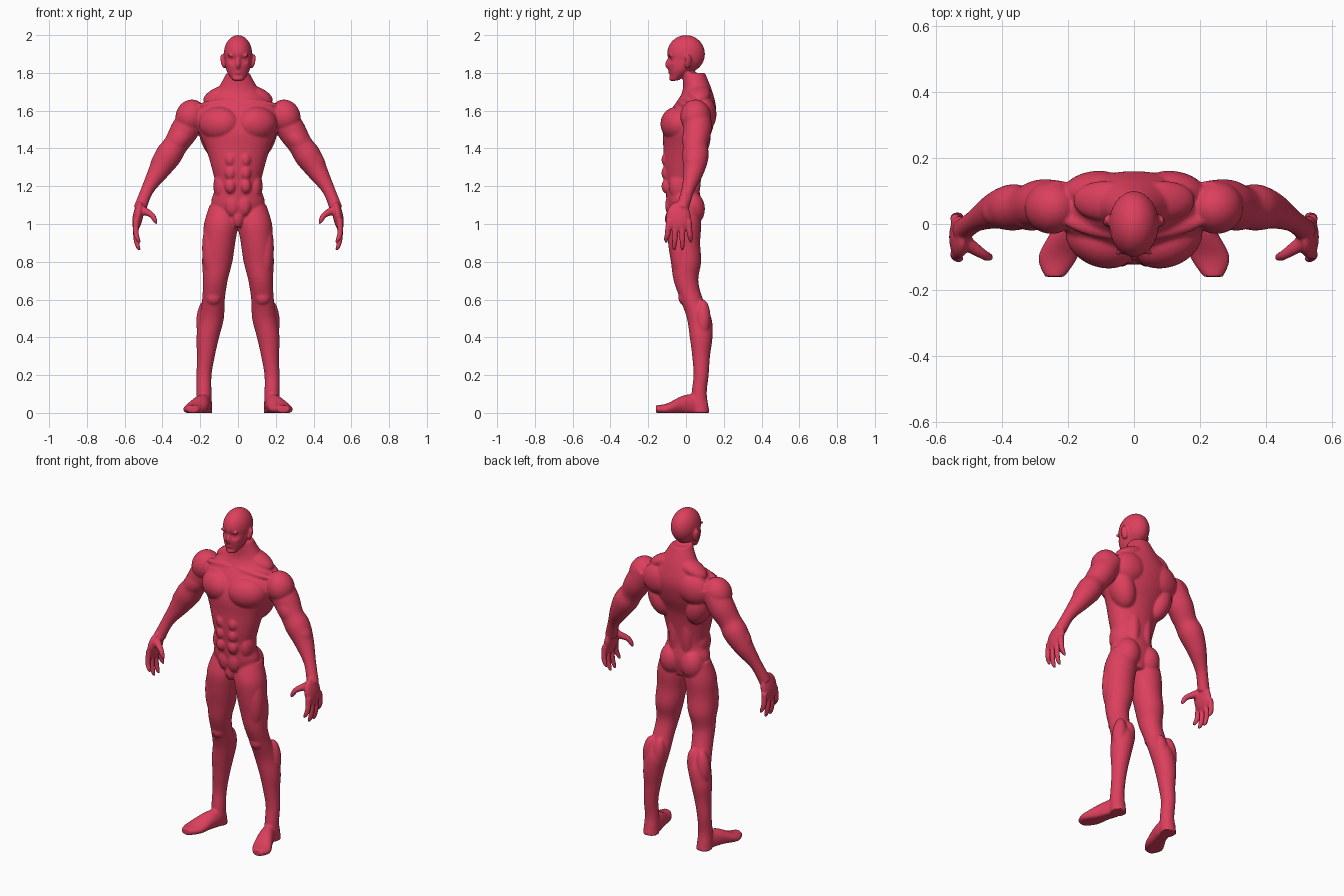
import bpy
import bmesh
from math import sin, cos, pi, exp, radians
from mathutils import Vector, Matrix, Euler

default = bpy.data.objects.get("Cube")
if default:
    bpy.data.objects.remove(default, do_unlink=True)

X, Y, Z = Vector((1, 0, 0)), Vector((0, 1, 0)), Vector((0, 0, 1))
bm = bmesh.new()


def smooth_path(rings, steps):
    """Catmull-Rom interpolation through every value of the rings."""
    result = []
    last = len(rings) - 1
    for i in range(last):
        before, start = rings[max(i - 1, 0)], rings[i]
        end, after = rings[i + 1], rings[min(i + 2, last)]
        for step in range(steps):
            t = step / steps
            result.append([
                b + (c - a) * t / 2
                + (2 * a - 5 * b + 4 * c - d) * t * t / 2
                + (3 * b - a - 3 * c + d) * t ** 3 / 2
                for a, b, c, d in zip(before, start, end, after)])
    result.append(list(rings[last]))
    return result


def loft(rings, side=X, axis=None, sides=32, steps=8):
    """Skin of rings: x, y, z, radius along side, and radius across if not round."""
    path = smooth_path(rings, steps)
    centres = [Vector(ring[:3]) for ring in path]
    loops = []
    for i, ring in enumerate(path):
        before, after = centres[max(i - 1, 0)], centres[min(i + 1, len(path) - 1)]
        tangent = axis or (after - before).normalized()
        along = (side - tangent * side.dot(tangent)).normalized()
        across = tangent.cross(along)
        loop = []
        for k in range(sides):
            angle = 2 * pi * k / sides
            offset = along * cos(angle) * ring[3] + across * sin(angle) * ring[-1]
            corner = centres[i] + offset
            corner.z = max(corner.z, 0)
            loop.append(bm.verts.new(corner))
        loops.append(loop)
    for low, high in zip(loops, loops[1:]):
        for k in range(sides):
            following = (k + 1) % sides
            bm.faces.new((low[k], low[following], high[following], high[k]))
    bm.faces.new(loops[0][::-1])
    bm.faces.new(loops[-1])


def column(start, step, rings):
    """Upright loft whose rings (x, y, radii) are evenly spaced in height."""
    loft([(x, y, start + i * step, *radii) for i, (x, y, *radii) in enumerate(rings)],
         axis=Z, sides=48)


def muscle(centre, size, pitch=0, roll=0, yaw=0):
    """Ellipsoid bulge, turned by degrees about x, y and z."""
    turn = Euler((radians(pitch), radians(roll), radians(yaw)))
    matrix = Matrix.LocRotScale(Vector(centre), turn, Vector(size))
    bmesh.ops.create_uvsphere(bm, u_segments=48, v_segments=32, radius=1, matrix=matrix)


def dent(centre, reach, push):
    """Soft push on both sides of the skin made so far."""
    for vert in bm.verts:
        mirrored = Vector((abs(vert.co.x), vert.co.y, vert.co.z))
        distance = (mirrored - Vector(centre)).length
        vert.co += push * exp(-(distance / reach) ** 2)


# cranium, then the face from chin to brow
muscle(centre=(0, 0, 1.9), size=(.075, .1, .1))
column(start=1.76, step=.05, rings=[
    (0, -.06, .03, .02), (0, -.03, .06, .06), (0, -.01, .07, .09), (0, 0, .07, .09)])
# eye sockets
dent(centre=(.03, -.09, 1.87), reach=.02, push=Y * .02)
# eyeball, brow, cheekbone
muscle(centre=(.03, -.07, 1.87), size=(.01, .01, .01))
muscle(centre=(.03, -.08, 1.89), size=(.03, .01, .01), roll=-8, yaw=-20)
muscle(centre=(.04, -.06, 1.84), size=(.02, .02, .01), roll=-30, yaw=-30)
# nose, lips, chin
muscle(centre=(0, -.09, 1.85), size=(.013, .02, .03), pitch=-20)
for height in (1.8, 1.815):
    muscle(centre=(0, -.08, height), size=(.02, .015, .006))
muscle(centre=(0, -.07, 1.77), size=(.03, .02, .015))
# ear
muscle(centre=(.08, .01, 1.86), size=(.01, .02, .04), roll=12, yaw=20)

# torso and neck, from the crotch up
column(start=1, step=.1, rings=[
    (0, -.01, .06, .07), (0, -.01, .14, .09), (0, -.02, .12, .09),
    (0, -.02, .14, .1), (0, -.01, .17, .11), (0, .01, .21, .13),
    (0, .04, .22, .12), (0, .06, .12, .08), (0, .04, .06, .06)])
# chest and collarbone
muscle(centre=(.1, -.05, 1.53), size=(.11, .08, .09), yaw=22)
muscle(centre=(.11, -.01, 1.64), size=(.11, .03, .02), roll=8, yaw=12)
# abdominal rows, lower belly, flank
for row in range(3):
    muscle(centre=(.04, -.1, 1.2 + row * .07), size=(.03, .03, .04))
muscle(centre=(.03, -.08, 1.1), size=(.04, .03, .06))
muscle(centre=(.09, -.03, 1.2), size=(.04, .06, .08))
# upper back: trapezius, shoulder blade, side muscle, spinal muscle
muscle(centre=(.09, .07, 1.69), size=(.1, .06, .04), roll=22)
muscle(centre=(.12, .1, 1.58), size=(.1, .06, .09), roll=20, yaw=-8)
muscle(centre=(.13, .05, 1.46), size=(.07, .08, .12), roll=18)
muscle(centre=(.04, .04, 1.27), size=(.04, .04, .17))
# buttock and groin
muscle(centre=(.07, .03, 1.08), size=(.07, .07, .09))
muscle(centre=(0, -.07, 1.03), size=(.03, .03, .05))

# arm: shoulder to wrist
loft([(.22, .06, 1.6, .07), (.28, .06, 1.5, .075), (.33, .05, 1.42, .065),
      (.37, .05, 1.36, .07), (.42, .04, 1.28, .055), (.48, .01, 1.18, .034),
      (.52, -.02, 1.08, .034)], side=Y)
# deltoid, biceps, triceps, forearm bulge
muscle(centre=(.25, .05, 1.57), size=(.08, .08, .09), roll=-20)
for depth in (.02, .08):
    muscle(centre=(.31, depth, 1.45), size=(.05, .04, .08), roll=-40)
muscle(centre=(.4, .04, 1.34), size=(.05, .05, .08), roll=-40)
# palm
muscle(centre=(.53, -.04, 1.04), size=(.027, .065, .08), roll=-10)
# fingers, front to back, the middle two longer
for number in range(4):
    knuckle = -.09 + number * .035
    tip = -.105 + number * .043
    low = .86 if number in (1, 2) else .9
    loft([(.54, knuckle, 1.02, .016), (.54, (knuckle + tip) / 2, (1 + low) / 2, .015),
          (.53, tip, low + .02, .012), (.52, tip, low, .006)], side=Y)
# thumb
loft([(.52, -.05, 1.08, .025), (.46, -.09, 1.05, .016),
      (.44, -.1, 1.02, .013), (.43, -.1, 1, .005)], side=Y)

# leg: hip to heel
column(start=1.1, step=-.1, rings=[
    (.08, 0, .07), (.09, -.01, .09), (.1, -.01, .085), (.11, 0, .08),
    (.12, 0, .065), (.13, .03, .06), (.14, .07, .065), (.16, .08, .06),
    (.17, .08, .047), (.18, .08, .04), (.18, .07, .04), (.18, .08, .045)])
# front thigh, inner teardrop, kneecap, both heads of the calf
muscle(centre=(.14, -.03, .87), size=(.05, .05, .16))
muscle(centre=(.09, -.02, .76), size=(.04, .04, .08), roll=-8)
muscle(centre=(.13, -.01, .61), size=(.04, .03, .04))
for middle in (.12, .18):
    muscle(centre=(middle, .09, .5), size=(.04, .04, .1), roll=-6)
# foot: heel to toes
loft([(.18, .11, .04, .03, .04), (.18, .05, .04, .04, .06), (.2, -.02, .04, .05, .05),
      (.23, -.1, .02, .06, .03), (.24, -.16, .02, .03, .02)], axis=-Y)

# one continuous skin, mirrored and fused
bmesh.ops.recalc_face_normals(bm, faces=bm.faces)
mesh = bpy.data.meshes.new("body")
bm.to_mesh(mesh)
bm.free()
body = bpy.data.objects.new("body", mesh)
bpy.context.collection.objects.link(body)

skin = bpy.data.materials.new("crimson skin")
skin.use_nodes = True
colour = (.72, .05, .11, 1)
skin.diffuse_color = colour
skin.node_tree.nodes["Principled BSDF"].inputs["Base Color"].default_value = colour
mesh.materials.append(skin)

mirror = body.modifiers.new("mirror", "MIRROR")
mirror.use_mirror_merge = False
fuse = body.modifiers.new("fuse", "REMESH")
fuse.mode = "VOXEL"
fuse.voxel_size = .0055
fuse.use_smooth_shade = True
soften = body.modifiers.new("soften", "SMOOTH")
soften.factor = .5
soften.iterations = 8
